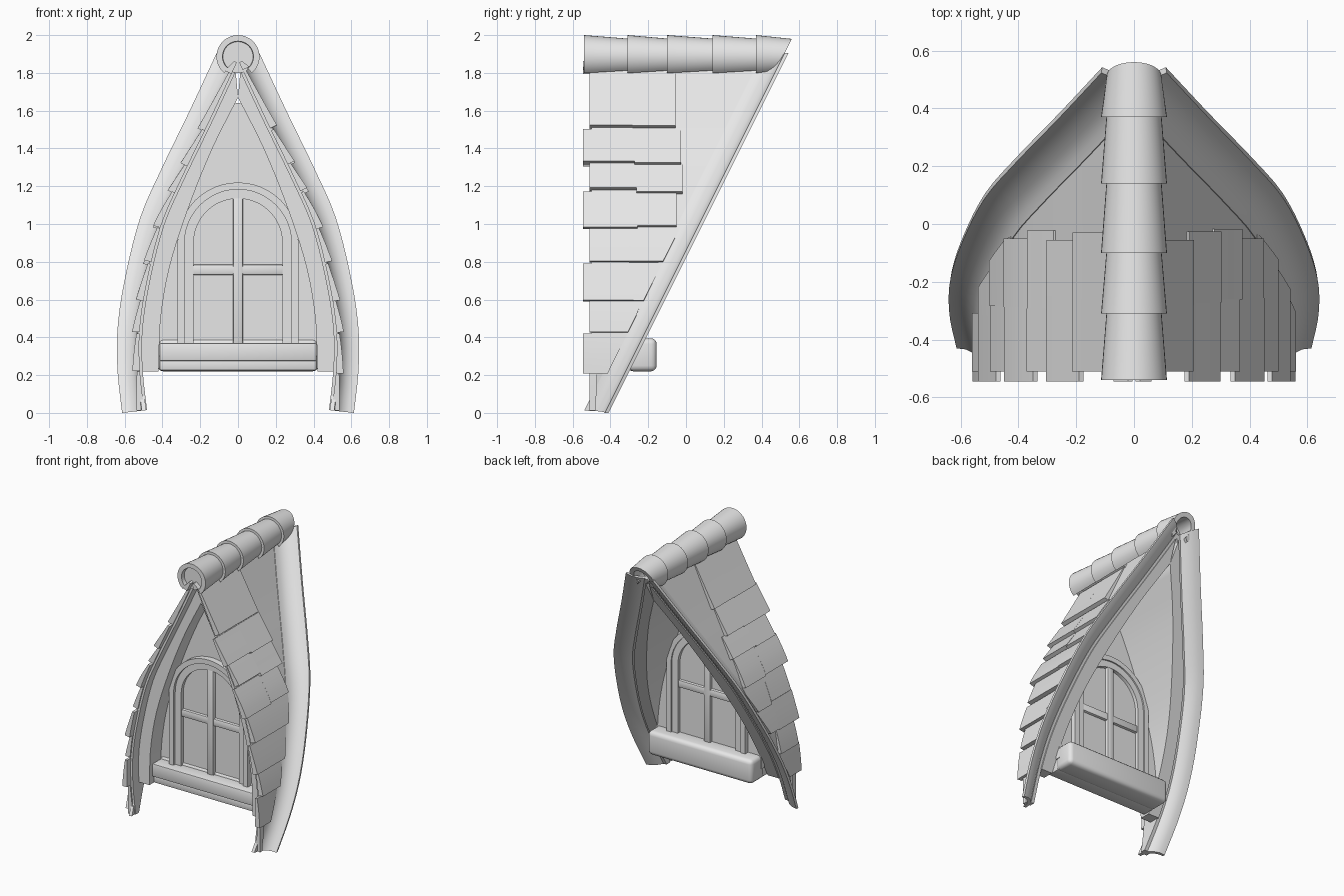
import bpy, bmesh, math, random
from mathutils import Vector

random.seed(4)
if "Cube" in bpy.data.objects:
    bpy.data.objects.remove(bpy.data.objects["Cube"])

grey = bpy.data.materials.new("plain grey")
grey.use_nodes = True
grey.diffuse_color = (0.8, 0.8, 0.8, 1)
grey.node_tree.nodes["Principled BSDF"].inputs["Base Color"].default_value = (0.8, 0.8, 0.8, 1)
parts = []


def finish(name, bm):
    bmesh.ops.recalc_face_normals(bm, faces=bm.faces)
    mesh = bpy.data.meshes.new(name)
    bm.to_mesh(mesh)
    bm.free()
    mesh.materials.append(grey)
    obj = bpy.data.objects.new(name, mesh)
    bpy.context.collection.objects.link(obj)
    parts.append(obj)
    return obj


def loft(name, rings):
    """Skin a list of closed cross-sections and cap both ends."""
    bm = bmesh.new()
    rows = [[bm.verts.new(p) for p in ring] for ring in rings]
    n = len(rows[0])
    for a, b in zip(rows, rows[1:]):
        for i in range(n):
            j = (i + 1) % n
            bm.faces.new((a[i], a[j], b[j], b[i]))
    bm.faces.new(rows[0])
    bm.faces.new(rows[-1])
    return finish(name, bm)


def box(name, lo, hi, bevel=0.01, segments=2):
    bm = bmesh.new()
    bmesh.ops.create_cube(bm, size=1)
    for v in bm.verts:
        v.co = Vector([(l + h) / 2 + c * (h - l) for l, h, c in zip(lo, hi, v.co)])
    bmesh.ops.bevel(bm, geom=bm.edges[:], offset=bevel, segments=segments,
                    profile=0.5, affect='EDGES')
    return finish(name, bm)


def curve(points):
    """Smooth function x(z) through (z, x) points."""
    def slope(i):
        a, b = points[max(i - 1, 0)], points[min(i + 1, len(points) - 1)]
        return (b[1] - a[1]) / (b[0] - a[0])

    def value(z):
        i = 0
        while i < len(points) - 2 and z > points[i + 1][0]:
            i += 1
        (z0, x0), (z1, x1) = points[i], points[i + 1]
        h = z1 - z0
        t = (z - z0) / h
        return ((2*t**3 - 3*t**2 + 1) * x0 + (t**3 - 2*t**2 + t) * h * slope(i)
                + (3*t**2 - 2*t**3) * x1 + (t**3 - t**2) * h * slope(i + 1))
    return value


roof_x = curve([(0, .505), (.23, .53), (.44, .53), (.68, .495), (1, .415),
                (1.23, .315), (1.55, .16), (1.86, .015)])
lining_x = curve([(.22, .42), (.49, .41), (.76, .365), (1.05, .275), (1.39, .14), (1.67, 0)])


def slant(z):
    return -0.43 + 0.5 * z


def on_roof(z, offset):
    """Point (x, z) pushed along the roof normal."""
    d = (roof_x(z + .01) - roof_x(z - .01)) / .02
    k = offset / math.hypot(1, d)
    return roof_x(z) + k, z - d * k


def spread(a, b, n):
    return [a + (b - a) * i / n for i in range(n + 1)]


ROWS = [.015, .22, .42, .6, .79, .98, 1.17, 1.32, 1.5, 1.81, 1.86]

for s, side in ((1, "left"), (-1, "right")):
    # Curved roof shell
    rings = []
    for z in spread(.012, 1.86, 28):
        (xo, zo), (xi, zi) = on_roof(z, 0), on_roof(z, -.025)
        rings.append([(s*xo, -.5, zo), (s*xo, slant(zo) - .04, zo),
                      (s*xi, slant(zi) - .04, zi), (s*xi, -.5, zi)])
    loft(side + "_roof_shell", rings)

    # Flared trim where the dormer meets the main roof
    rings = []
    for z in spread(.012, 1.86, 28):
        front, back = [], []
        for a in spread(0, math.pi / 2, 5):
            out, along = .105 * (1 - math.cos(a)), .115 * math.sin(a)
            x, h = on_roof(z, out + .003)
            front.append((s*x, slant(h) - .115 + along, h))
            x, h = on_roof(z, out - .02 * math.cos(a))
            back.append((s*x, slant(h) - .115 + along + .02 * math.sin(a), h))
        rings.append(front + back[::-1])
    loft(side + "_flared_trim", rings)

    # Thick inner lining, cut to the slope at the back
    rings = []
    for t in spread(0, 1, 24):
        zi, zo = .22 + 1.45 * t, .22 + 1.6 * t
        xi, xo = max(lining_x(zi), 0), max(roof_x(zo) - .02, 0)
        rings.append([(s*xi, -.43, zi), (s*xo, -.43, zo),
                      (s*xo, slant(zo) - .03, zo), (s*xi, slant(zi) - .03, zi)])
    loft(side + "_arch_lining", rings)

    # Two columns of overlapping shingles
    for r, (low, high) in enumerate(zip(ROWS, ROWS[1:])):
        split = -.28 + random.uniform(-.04, .04)
        ends = ((-.545 if r % 2 else -.51, split), (split, -.03 + random.uniform(-.03, .02)))
        for c, (y0, y1) in enumerate(ends):
            z0 = low + (random.uniform(-.012, .012) if r else 0)
            if min(y1, slant(z0) - .1) - y0 < .02:
                y1 = y0 + .04
                if c:
                    continue
            rings = []
            for t in spread(0, 1, 4):
                z = z0 + (high - z0) * t
                (xo, zo), (xi, zi) = on_roof(z, .03 - .024 * t), on_roof(z, -.01)
                end = max(min(y1, slant(z) - .09), y0 + .03)
                rings.append([(s*xo, y0, zo), (s*xo, end, zo), (s*xi, end, zi), (s*xi, y0, zi)])
            loft(side + "_shingle", rings)

# Ridge caps, each tucked under the one in front
stops = [-.54, -.31, -.10, .14, .37, .9]
for i, (y0, y1) in enumerate(zip(stops, stops[1:])):
    rings = []
    for y, r in ((y0, .114), (y1 + .02, .094)):
        ring = []
        for radius, arc in ((r, spread(-50, 230, 28)), (r - .032, spread(230, -50, 28))):
            for a in arc:
                a = math.radians(a)
                z = 1.886 + radius * math.sin(a)
                ring.append((radius * math.cos(a), min(y, slant(z)), z))
        rings.append(ring)
    loft("ridge_cap", rings)
disc = [(.087 * math.cos(a), .087 * math.sin(a)) for a in spread(0, 2 * math.pi, 24)[:-1]]
loft("ridge_end_plug", [[(x, y, 1.886 + z) for x, z in disc] for y in (-.51, -.48)])

# Gable wall with the window panes
half = [(lining_x(z) + .01, z) for z in spread(.3, 1.64, 20)]
outline = half + [(-x, z) for x, z in half[::-1]]
loft("gable_wall", [[(x, y, z) for x, z in outline] for y in (-.30, -.265)])


# Arched window frame
def arch(r):
    return [(r, .36)] + [(r * math.cos(a), .9 + r * math.sin(a))
                         for a in spread(0, math.pi, 24)] + [(-r, .36)]


for name, ro, ri, y0, y1 in (("outer_window_frame", .32, .283, -.345, -.23),
                             ("inner_window_frame", .29, .235, -.325, -.24)):
    loft(name, [[(a, y0, b), (a, y1, b), (c, y1, d), (c, y0, d)]
                for (a, b), (c, d) in zip(arch(ro), arch(ri))])

# Window bars
box("upright_bar", (-.027, -.325, .36), (.027, -.24, 1.14))
box("cross_bar", (-.24, -.32, .73), (.24, -.245, .785))

# Sill with a stepped front and a rounded block behind
box("sill_ledge", (-.415, -.405, .275), (.415, -.25, .37), .008)
box("sill_step", (-.415, -.39, .225), (.415, -.25, .285), .008)
box("sill_block", (-.425, -.31, .22), (.425, -.155, .395), .03, 3)

# Soft shading with sharp edges kept
bpy.ops.object.select_all(action='DESELECT')
for obj in parts:
    obj.select_set(True)
bpy.context.view_layer.objects.active = parts[0]
bpy.ops.object.shade_smooth_by_angle(angle=math.radians(35))
